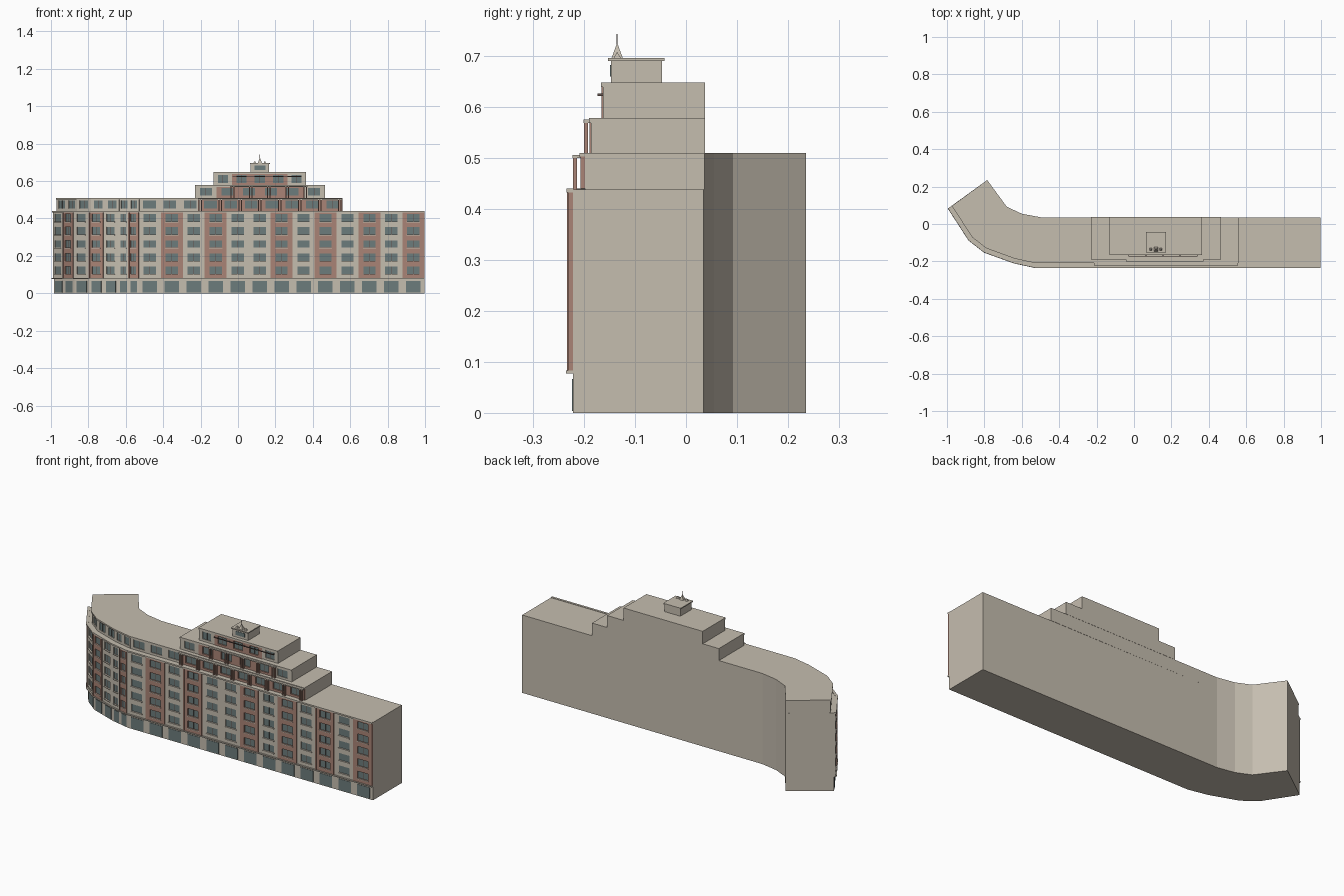
import bpy, bmesh
from mathutils import Vector

if "Cube" in bpy.data.objects:
    bpy.data.objects.remove(bpy.data.objects["Cube"])


def material(name, rgb):
    m = bpy.data.materials.new(name)
    m.use_nodes = True
    m.diffuse_color = (*rgb, 1)
    m.node_tree.nodes["Principled BSDF"].inputs["Base Color"].default_value = (*rgb, 1)
    return m


STONE = material("warm stone", (0.56, 0.51, 0.43))
RED = material("dusty red brick", (0.40, 0.23, 0.18))
GLASS = material("grey teal glass", (0.15, 0.20, 0.20))
DARK = material("dark brown trim", (0.12, 0.08, 0.07))
parts = {}


def mesh_for(name, mat):
    return parts.setdefault(name, (bmesh.new(), mat))[0]


def prism(name, mat, poly, z0, z1):
    bm = mesh_for(name, mat)
    low = [bm.verts.new((p[0], p[1], z0)) for p in poly]
    high = [bm.verts.new((p[0], p[1], z1)) for p in poly]
    bm.faces.new(low)
    bm.faces.new(high)
    for i in range(len(poly)):
        j = (i + 1) % len(poly)
        bm.faces.new((low[i], low[j], high[j], high[i]))


def outward(a, b):
    t = (b - a).normalized()
    return Vector((-t.y, t.x))


def offset(path, d):
    """Mitred parallel of an open path; positive is outward."""
    result = []
    for i, p in enumerate(path):
        n1 = outward(path[max(i - 1, 0)], path[max(i, 1)])
        n2 = outward(path[min(i, len(path) - 2)], path[min(i + 1, len(path) - 1)])
        m = (n1 + n2).normalized()
        result.append(p + m * (d / m.dot(n1)))
    return result


def ribbon(name, mat, path, d0, d1, z0, z1):
    prism(name, mat, offset(path, d1) + offset(path, d0)[::-1], z0, z1)


def wall_box(name, mat, a, b, u0, u1, d0, d1, z0, z1):
    """Box on wall a-b: u runs along the wall, d outward."""
    t, n = (b - a).normalized(), outward(a, b)
    prism(name, mat, [a + t * u + n * d for u, d in ((u0, d0), (u1, d0), (u1, d1), (u0, d1))], z0, z1)


def bay(tag, mat, a, b, u0, u1, z0, z1, floors, depth, frac=0.56, sill=0.3, head=0.13):
    """Piers and spandrels around recessed glass."""
    w = u1 - u0
    l, r = u0 + w * (1 - frac) / 2, u1 - w * (1 - frac) / 2
    wall_box(tag + "_glass", GLASS, a, b, l, r, -0.001, 0.002, z0, z1)
    for p, q in ((u0, l), (r, u1)):
        wall_box(tag + "_walling", mat, a, b, p, q, -0.001, depth, z0, z1)
    h = (z1 - z0) / floors
    edges = [z0]
    for i in range(floors):
        edges += [z0 + h * (i + sill), z0 + h * (i + 1 - head)]
    edges.append(z1)
    for p, q in zip(edges[::2], edges[1::2]):
        wall_box(tag + "_walling", mat, a, b, l, r, -0.001, depth, p, q)
    mid = (l + r) / 2
    wall_box(tag + "_mullions", DARK, a, b, mid - 0.001, mid + 0.001, 0, 0.003, z0, z1)


def facade(tag, a, b, pattern, *args, **kw):
    step = (b - a).length / len(pattern)
    for i, c in enumerate(pattern):
        red = c == "R"
        bay(tag + ("_red" if red else "_stone"), RED if red else STONE,
            a, b, i * step, (i + 1) * step, *args, 0.009 if red else 0.006, **kw)


def box(name, mat, x0, x1, y0, y1, z0, z1):
    prism(name, mat, [(x0, y0), (x1, y0), (x1, y1), (x0, y1)], z0, z1)


# Main body and set-back upper storey follow the curved street line
BACK = [Vector(p) for p in ((-0.785, 0.235), (-0.68, 0.092), (-0.6, 0.055), (-0.5, 0.036))]
BEND = [Vector(p) for p in ((-0.53, -0.222), (-0.64, -0.198), (-0.795, -0.142), (-0.875, -0.08), (-0.985, 0.09))]
street = [Vector((0.996, -0.222))] + BEND
upper = offset([Vector((0.56, -0.222))] + BEND, -0.024)
prism("main_body", STONE, street + BACK + [(0.996, 0.034)], 0, 0.438)
prism("upper_storey", STONE, upper + BACK + [(0.56, 0.036)], 0.438, 0.51)

# Ground floor shopfronts and five floors of bays
bays = ["RPRPRPRPPRPRP", "RP", "PR", "P", "RP"]
for a, b, pattern in zip(street, street[1:], bays):
    facade("floors", a, b, pattern, 0.083, 0.432, 5)
    step = (b - a).length / len(pattern)
    for i, c in enumerate(pattern):
        wall_box("shop_windows", GLASS, a, b, (i + 0.17) * step, (i + 0.83) * step, 0, 0.002, 0.004, 0.066)
        if c == "R":
            for u in (i * step + 0.003, (i + 1) * step - 0.006):
                wall_box("brick_pilasters", RED, a, b, u, u + 0.006, 0, 0.011, 0.083, 0.432)
        for f in range(5):
            z = 0.083 + 0.0698 * (f + 0.27)
            wall_box("window_sills", STONE, a, b, (i + 0.2) * step, (i + 0.8) * step, 0, 0.011, z - 0.002, z + 0.002)
ribbon("ground_ledge", STONE, street, -0.001, 0.013, 0.077, 0.083)
ribbon("main_cornice", STONE, street, -0.001, 0.012, 0.432, 0.44)

# Upper storey windows and cornice
for a, b, pattern in zip(upper, upper[1:], ["RRRRRRRPPP", "PP", "PP", "P", "PP"]):
    facade("upper", a, b, pattern, 0.44, 0.503, 1, frac=0.62, sill=0.2)
ribbon("upper_cornice", STONE, upper, -0.001, 0.011, 0.502, 0.51)

# Stepped central tiers: left, right, front, base, top, bay pattern
for tag, x0, x1, y, z0, z1, pattern in (
        ("third_tier", -0.23, 0.465, -0.18, 0.51, 0.578, "PRRRRP"),
        ("fourth_tier", -0.13, 0.363, -0.157, 0.578, 0.648, "PRRRP")):
    box(tag, STONE, x0, x1, y, 0.037, z0, z1)
    a, b = Vector((x1, y)), Vector((x0, y))
    facade(tag, a, b, pattern, z0, z1 - 0.008, 1, frac=0.55, sill=0.2)
    ribbon(tag + "_cornice", STONE, [a, b], -0.001, 0.01, z1 - 0.009, z1)


# Free-standing columns with a lintel on the terraces
def colonnade(tag, x0, x1, y, z0, z1, count, back):
    step = (x1 - x0) / count
    for i in range(count + 1):
        for x in (x0 + i * step - 0.007, x0 + i * step + 0.007):
            box(tag + "_columns", RED, x - 0.003, x + 0.003, y - 0.004, y + 0.004, z0, z1)
    box(tag + "_lintel", STONE, x0 - 0.012, x1 + 0.012, y - 0.005, back, z1 - 0.003, z1 + 0.003)


colonnade("lower_terrace", -0.203, 0.545, -0.218, 0.438, 0.503, 7, -0.196)
colonnade("middle_terrace", -0.03, 0.36, -0.196, 0.51, 0.572, 4, -0.178)
box("terrace_rail", DARK, -0.03, 0.34, -0.174, -0.171, 0.622, 0.626)
for i in range(5):
    x = -0.028 + i * 0.0915
    box("rail_brackets", DARK, x - 0.002, x + 0.002, -0.174, -0.156, 0.622, 0.626)

# Rooftop pavilion
box("pavilion", STONE, 0.068, 0.166, -0.147, -0.047, 0.648, 0.69)
box("pavilion_cornice", STONE, 0.063, 0.171, -0.153, -0.042, 0.69, 0.696)
box("pavilion_window", GLASS, 0.088, 0.146, -0.149, -0.146, 0.66, 0.682)


# Spire and two small finials
def cone(name, mat, x, y, r, z0, z1):
    bm = mesh_for(name, mat)
    base = [bm.verts.new((x + dx * r, y + dy * r, z0)) for dx, dy in ((-1, -1), (1, -1), (1, 1), (-1, 1))]
    tip = bm.verts.new((x, y, z1))
    bm.faces.new(base)
    for i in range(4):
        bm.faces.new((base[i], base[(i + 1) % 4], tip))


cone("spire", STONE, 0.117, -0.135, 0.011, 0.696, 0.726)
box("spire_mast", DARK, 0.116, 0.118, -0.136, -0.134, 0.715, 0.743)
for x in (0.09, 0.144):
    cone("finials", STONE, x, -0.135, 0.007, 0.696, 0.708)

for name, (bm, mat) in parts.items():
    bmesh.ops.recalc_face_normals(bm, faces=bm.faces)
    me = bpy.data.meshes.new(name)
    bm.to_mesh(me)
    bm.free()
    me.materials.append(mat)
    bpy.context.collection.objects.link(bpy.data.objects.new(name, me))
